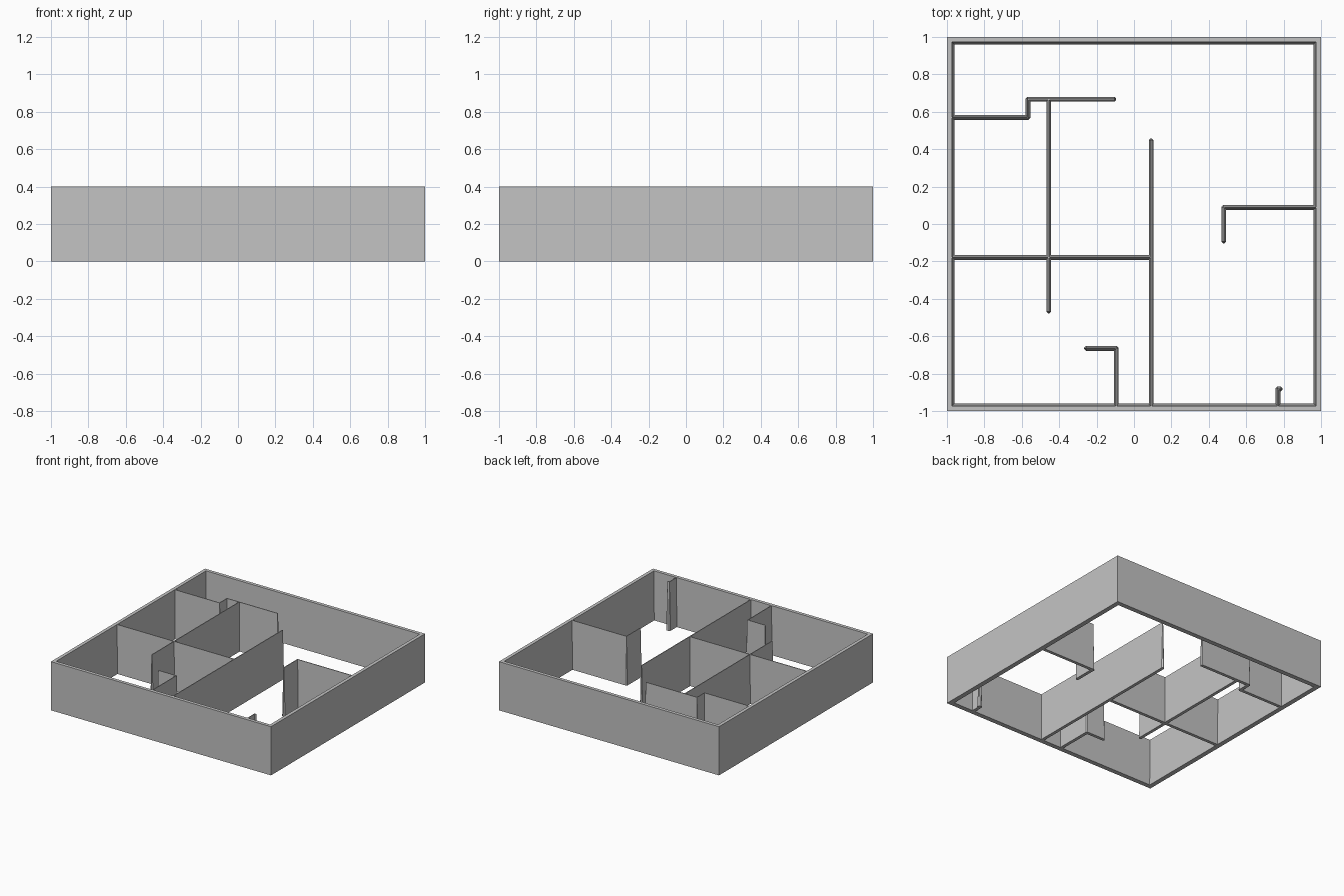
import bpy, bmesh

cube = bpy.data.objects.get("Cube")
if cube:
    bpy.data.objects.remove(cube, do_unlink=True)

HEIGHT = 0.4
DRAFT = 0.01        # how far each face flares out at the base
TOP_HALF = 0.003    # half thickness of a partition along its top
EDGE = 0.975        # partitions end inside the outer wall

grey = bpy.data.materials.new("plain grey")
grey.use_nodes = True
colour = (0.55, 0.55, 0.55, 1)
grey.diffuse_color = colour
grey.node_tree.nodes["Principled BSDF"].inputs["Base Color"].default_value = colour


def finish(name, bm):
    bmesh.ops.recalc_face_normals(bm, faces=bm.faces[:])
    mesh = bpy.data.meshes.new(name)
    bm.to_mesh(mesh)
    bm.free()
    mesh.materials.append(grey)
    obj = bpy.data.objects.new(name, mesh)
    bpy.context.collection.objects.link(obj)
    return obj


def add_segment(bm, start, end):
    """Tapered straight wall: thin top, flared base with chamfered corners."""
    x0, x1 = sorted((start[0], end[0]))
    y0, y1 = sorted((start[1], end[1]))
    verts = []
    for x, sx in ((x0, -1), (x1, 1)):
        for y, sy in ((y0, -1), (y1, 1)):
            px, py = x + sx * TOP_HALF, y + sy * TOP_HALF
            verts.append(bm.verts.new((px, py, HEIGHT)))
            verts.append(bm.verts.new((px + sx * DRAFT, py, 0)))
            verts.append(bm.verts.new((px, py + sy * DRAFT, 0)))
    bmesh.ops.convex_hull(bm, input=verts)
    bmesh.ops.dissolve_limit(bm, angle_limit=0.001, verts=bm.verts[:], edges=bm.edges[:])


def partition(name, *points):
    bm = bmesh.new()
    for start, end in zip(points, points[1:]):
        piece = bmesh.new()
        add_segment(piece, start, end)
        temp = bpy.data.meshes.new("temp")
        piece.to_mesh(temp)
        piece.free()
        bm.from_mesh(temp)
        bpy.data.meshes.remove(temp)
    return finish(name, bm)


# Square outer wall, vertical outside and drafted inside
bm = bmesh.new()
rings = []
for half, z in ((1, 0), (1, HEIGHT), (0.972, HEIGHT), (0.961, 0)):
    rings.append([bm.verts.new((sx * half, sy * half, z))
                  for sx, sy in ((-1, -1), (1, -1), (1, 1), (-1, 1))])
for a, b in zip(rings, rings[1:] + rings[:1]):
    for i in range(4):
        j = (i + 1) % 4
        bm.faces.new((a[i], a[j], b[j], b[i]))
finish("outer_wall", bm)

# Inner partitions
partition("back_left_stepped_wall", (-EDGE, 0.57), (-0.567, 0.57),
          (-0.567, 0.667), (-0.108, 0.667))
partition("side_room_divider", (-0.456, 0.667), (-0.456, -0.465))
partition("cross_wall", (-EDGE, -0.179), (0.092, -0.179))
partition("central_wall", (0.092, -EDGE), (0.092, 0.445))
partition("front_nook_wall", (-0.095, -EDGE), (-0.095, -0.665), (-0.254, -0.665))
partition("side_nook_wall", (EDGE, 0.088), (0.48, 0.088), (0.48, -0.09))
partition("entry_stub", (0.769, -EDGE), (0.769, -0.883), (0.782, -0.883))
